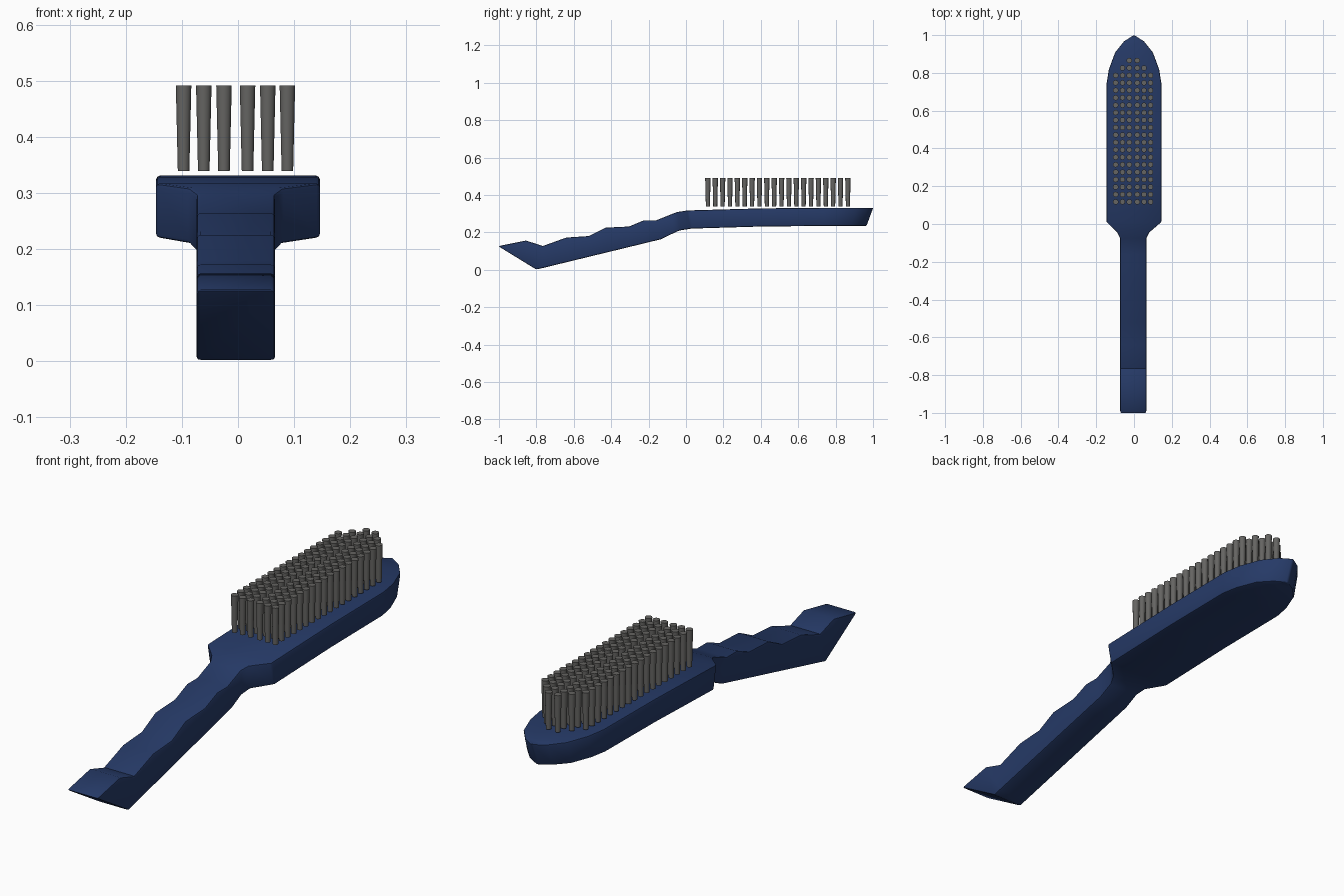
import bpy, bmesh, math
from mathutils import Matrix

if "Cube" in bpy.data.objects:
    bpy.data.objects.remove(bpy.data.objects["Cube"])


def material(name, rgb):
    m = bpy.data.materials.new(name)
    m.diffuse_color = (*rgb, 1)
    m.use_nodes = True
    m.node_tree.nodes["Principled BSDF"].inputs["Base Color"].default_value = m.diffuse_color
    return m


def finish(name, bm, mat, angle):
    bmesh.ops.recalc_face_normals(bm, faces=bm.faces)
    me = bpy.data.meshes.new(name)
    bm.to_mesh(me)
    bm.free()
    me.materials.append(mat)
    ob = bpy.data.objects.new(name, me)
    bpy.context.collection.objects.link(ob)
    bpy.ops.object.select_all(action='DESELECT')
    ob.select_set(True)
    bpy.context.view_layer.objects.active = ob
    return ob


navy = material("navy_plastic", (0.019, 0.042, 0.135))
grey = material("grey_bristle", (0.13, 0.128, 0.122))


def under(y):
    """Straight underside of the handle."""
    return 0.001 + 0.243 * (y + 0.8)


# Body sections: top y, top z, bottom y, bottom z, half width
grip = [(-0.765, 0.127), (-0.64, 0.172), (-0.52, 0.180), (-0.43, 0.225),
        (-0.305, 0.231), (-0.225, 0.264)]
stations = [(-1.004, 0.126, -1.004, 0.126, 0.070),
            (-0.856, 0.156, -0.80, 0.001, 0.070)]
stations += [(y, z, y, under(y), 0.070) for y, z in grip]
stations += [
    (-0.16, 0.264, -0.134, 0.163, 0.070),
    (-0.075, 0.298, -0.07, 0.194, 0.070),
    (-0.045, 0.309, -0.035, 0.210, 0.085),
    (0.010, 0.317, 0.030, 0.220, 0.146),
    (0.40, 0.328, 0.40, 0.231, 0.146),
    (0.74, 0.331, 0.73, 0.234, 0.146),
    (0.82, 0.331, 0.80, 0.234, 0.133),
    (0.91, 0.331, 0.885, 0.234, 0.100),
    (0.97, 0.331, 0.937, 0.234, 0.052),
    (1.003, 0.331, 0.967, 0.234, 0.0),
]

# Handle and head in one loft; both ends close to an edge
bm = bmesh.new()
rings = []
for yt, zt, yb, zb, w in stations:
    cx = -0.004 if yt < -0.03 else 0
    rings.append([bm.verts.new(p) for p in (
        (cx - w, yt, zt), (cx + w, yt, zt), (cx + w, yb, zb), (cx - w, yb, zb))])
for a, b in zip(rings, rings[1:]):
    for i in range(4):
        j = (i + 1) % 4
        bm.faces.new((a[i], a[j], b[j], b[i]))
bmesh.ops.remove_doubles(bm, verts=bm.verts, dist=1e-5)
body = finish("brush_body", bm, navy, 28)
bev = body.modifiers.new("soft_edges", 'BEVEL')
bev.width = 0.007
bev.segments = 2
bev.limit_method = 'ANGLE'
bev.angle_limit = math.radians(42)
bpy.ops.object.modifier_apply(modifier=bev.name)
bpy.ops.object.shade_smooth_by_angle(angle=math.radians(28))

# Bristle tufts: 20 rows of 6, tapering to 4 and 2 at the nose
columns = (-0.097, -0.061, -0.025, 0.017, 0.053, 0.088)
bm = bmesh.new()
for row in range(20):
    skip = max(0, row - 17)
    for x in columns[skip:6 - skip]:
        bmesh.ops.create_cone(
            bm, cap_ends=True, segments=10, radius1=0.0108, radius2=0.0145,
            depth=0.152,
            matrix=Matrix.Translation((x, 0.117 + row * 0.0394, 0.415)))
finish("bristles", bm, grey, 40)
bpy.ops.object.shade_smooth_by_angle(angle=math.radians(40))
